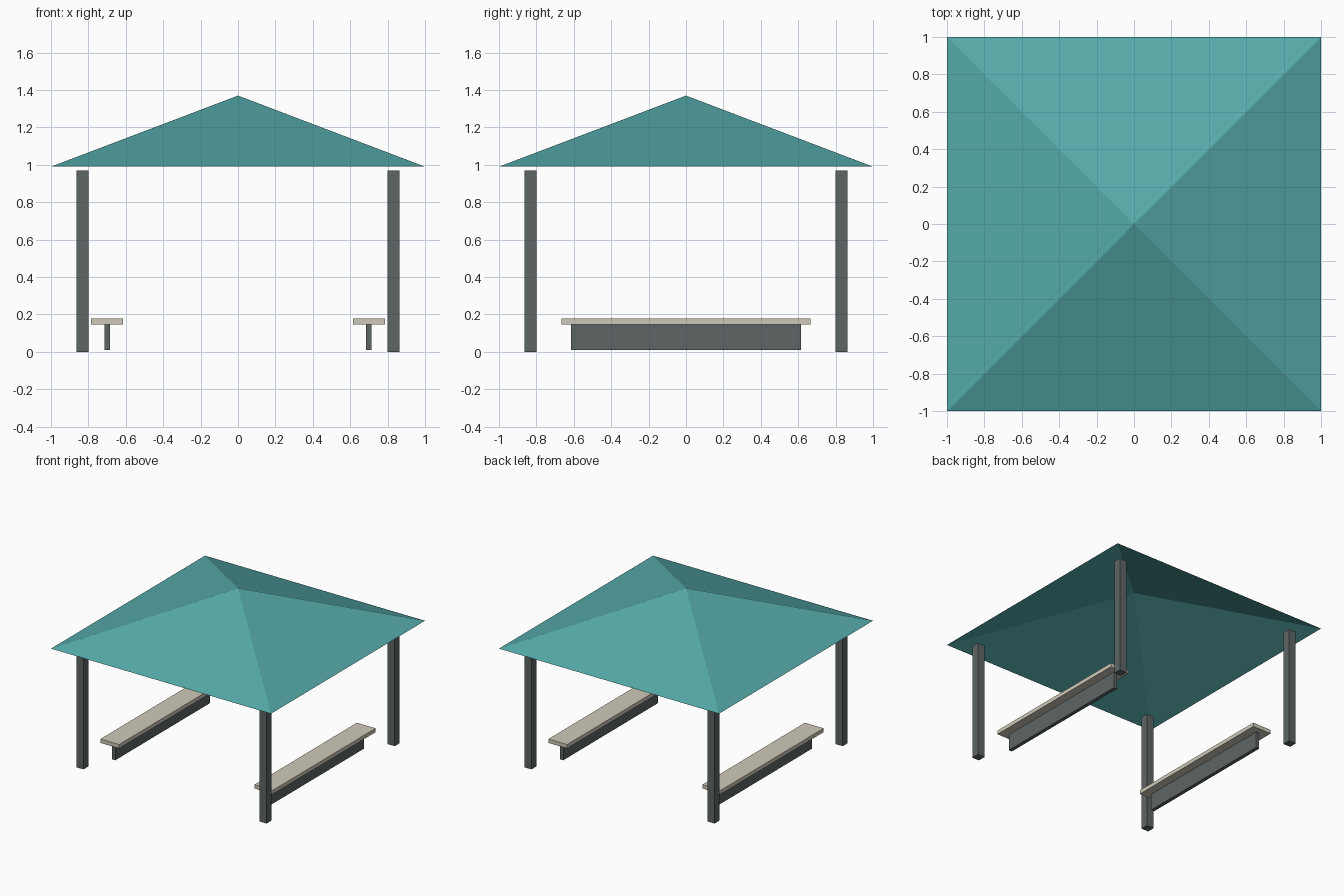
import bpy, bmesh

if "Cube" in bpy.data.objects:
    bpy.data.objects.remove(bpy.data.objects["Cube"])


def material(name, rgb):
    m = bpy.data.materials.new(name)
    m.diffuse_color = (*rgb, 1)
    m.use_nodes = True
    m.node_tree.nodes["Principled BSDF"].inputs["Base Color"].default_value = m.diffuse_color
    return m


teal = material("teal roof", (0.092, 0.402, 0.402))
grey = material("dark grey steel", (0.112, 0.133, 0.130))
cream = material("pale timber", (0.617, 0.584, 0.479))


def make_object(name, bm, mat):
    bmesh.ops.recalc_face_normals(bm, faces=bm.faces)
    mesh = bpy.data.meshes.new(name)
    bm.to_mesh(mesh)
    bm.free()
    mesh.materials.append(mat)
    obj = bpy.data.objects.new(name, mesh)
    bpy.context.collection.objects.link(obj)
    return obj


def box(name, lo, hi, mat):
    bm = bmesh.new()
    bmesh.ops.create_cube(bm, size=1)
    for v in bm.verts:
        v.co = [(a + b) / 2 + c * (b - a) for a, b, c in zip(lo, hi, v.co)]
    return make_object(name, bm, mat)


# Hollow four-sided roof, open underneath
bm = bmesh.new()
corners = [bm.verts.new((x, y, 0.99)) for x, y in ((-1, -1), (1, -1), (1, 1), (-1, 1))]
apex = bm.verts.new((0, 0, 1.37))
for i in range(4):
    bm.faces.new((corners[i], corners[(i + 1) % 4], apex))
make_object("roof", bm, teal)

for sx, side in ((-1, "left"), (1, "right")):
    # Corner posts
    for sy, end in ((-1, "front"), (1, "back")):
        x, y, h = sx * 0.832, sy * 0.832, 0.0325
        box(f"{end}_{side}_post", (x - h, y - h, 0), (x + h, y + h, 0.97), grey)
    # Bench with a plank seat on an upright support panel
    x = sx * 0.70
    box(f"{side}_bench_support", (x - 0.015, -0.615, 0.01), (x + 0.015, 0.615, 0.145), grey)
    box(f"{side}_bench_seat", (x - 0.085, -0.665, 0.145), (x + 0.085, 0.665, 0.177), cream)
